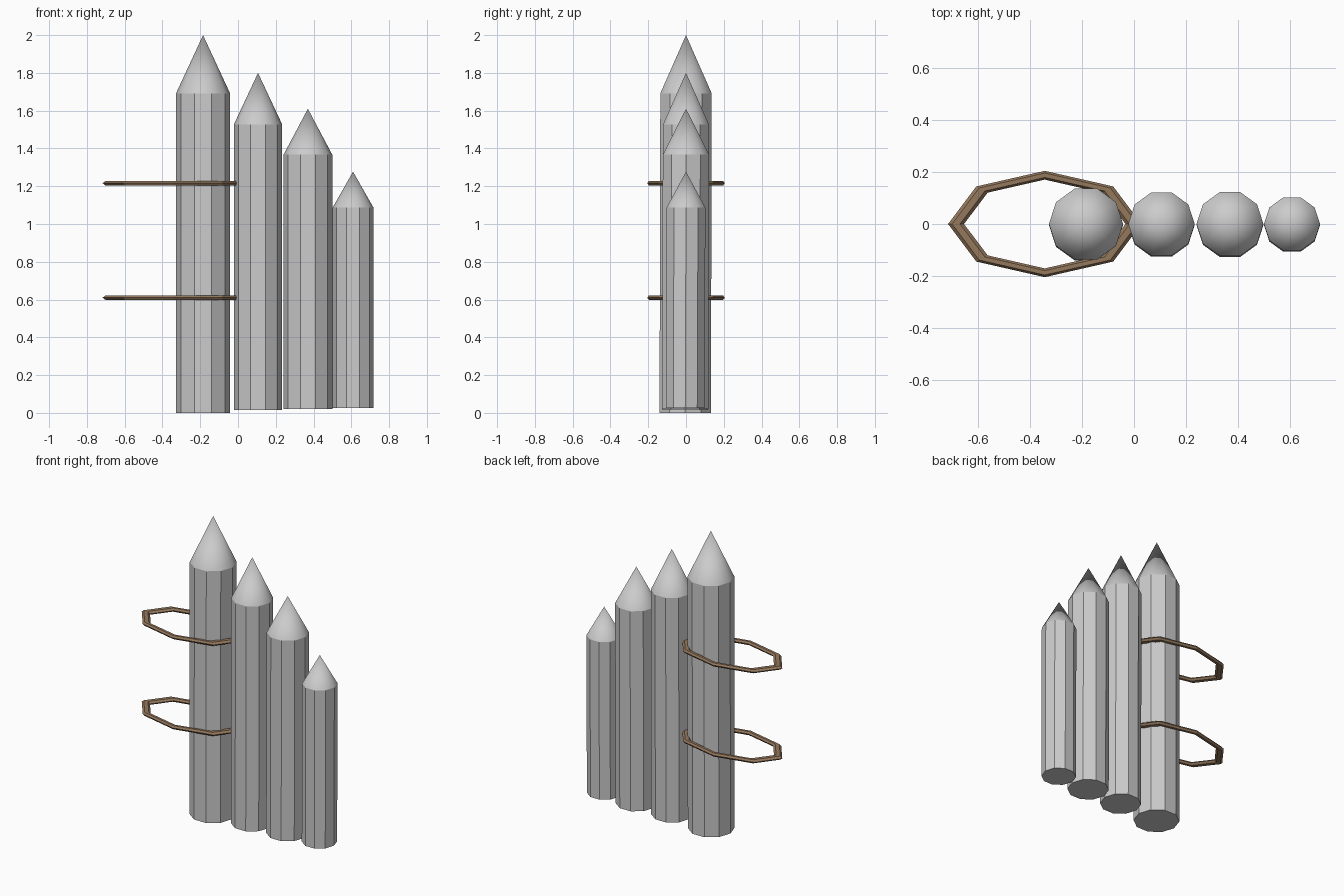
import bpy, bmesh
from math import cos, sin, pi

if "Cube" in bpy.data.objects:
    bpy.data.objects.remove(bpy.data.objects["Cube"])

SIDES = 10


def stake(name, x, r, z0, z1, apex):
    """Ten-sided post with flat sides and a smooth pointed tip."""
    bm = bmesh.new()

    def ring(z, dy):
        return [bm.verts.new((x + r * cos(2 * pi * i / SIDES),
                              dy + r * sin(2 * pi * i / SIDES), z))
                for i in range(SIDES)]

    low, high = ring(z0, -0.004), ring(z1, 0)   # post leans very slightly
    tip = bm.verts.new((x, 0, apex))
    bm.faces.new(low[::-1])
    for i in range(SIDES):
        j = (i + 1) % SIDES
        bm.faces.new((low[i], low[j], high[j], high[i]))
        bm.faces.new((high[i], high[j], tip)).smooth = True
    mesh = bpy.data.meshes.new(name)
    bm.to_mesh(mesh)
    bm.free()
    obj = bpy.data.objects.new(name, mesh)
    bpy.context.collection.objects.link(obj)


# row of stakes, tallest to shortest
stake("stake_tallest", -0.185, 0.143, 0.0, 1.692, 2.0)
stake("stake_tall", 0.106, 0.128, 0.015, 1.527, 1.80)
stake("stake_medium", 0.37, 0.129, 0.02, 1.367, 1.61)
stake("stake_short", 0.609, 0.108, 0.025, 1.087, 1.277)

# rope loops around the tallest stake
rope = bpy.data.materials.new("rope_brown")
rope.diffuse_color = (0.30, 0.19, 0.11, 1)
rope.use_nodes = True
rope.node_tree.nodes["Principled BSDF"].inputs["Base Color"].default_value = rope.diffuse_color
for name, z in (("lower_rope_loop", 0.61), ("upper_rope_loop", 1.216)):
    bpy.ops.mesh.primitive_torus_add(major_segments=8, minor_segments=6,
                                     major_radius=1, minor_radius=0.09,
                                     location=(-0.344, 0, z))
    loop = bpy.context.object
    loop.name = name
    loop.scale = (0.342, 0.188, 0.155)
    loop.data.materials.append(rope)
    bpy.ops.object.shade_flat()
